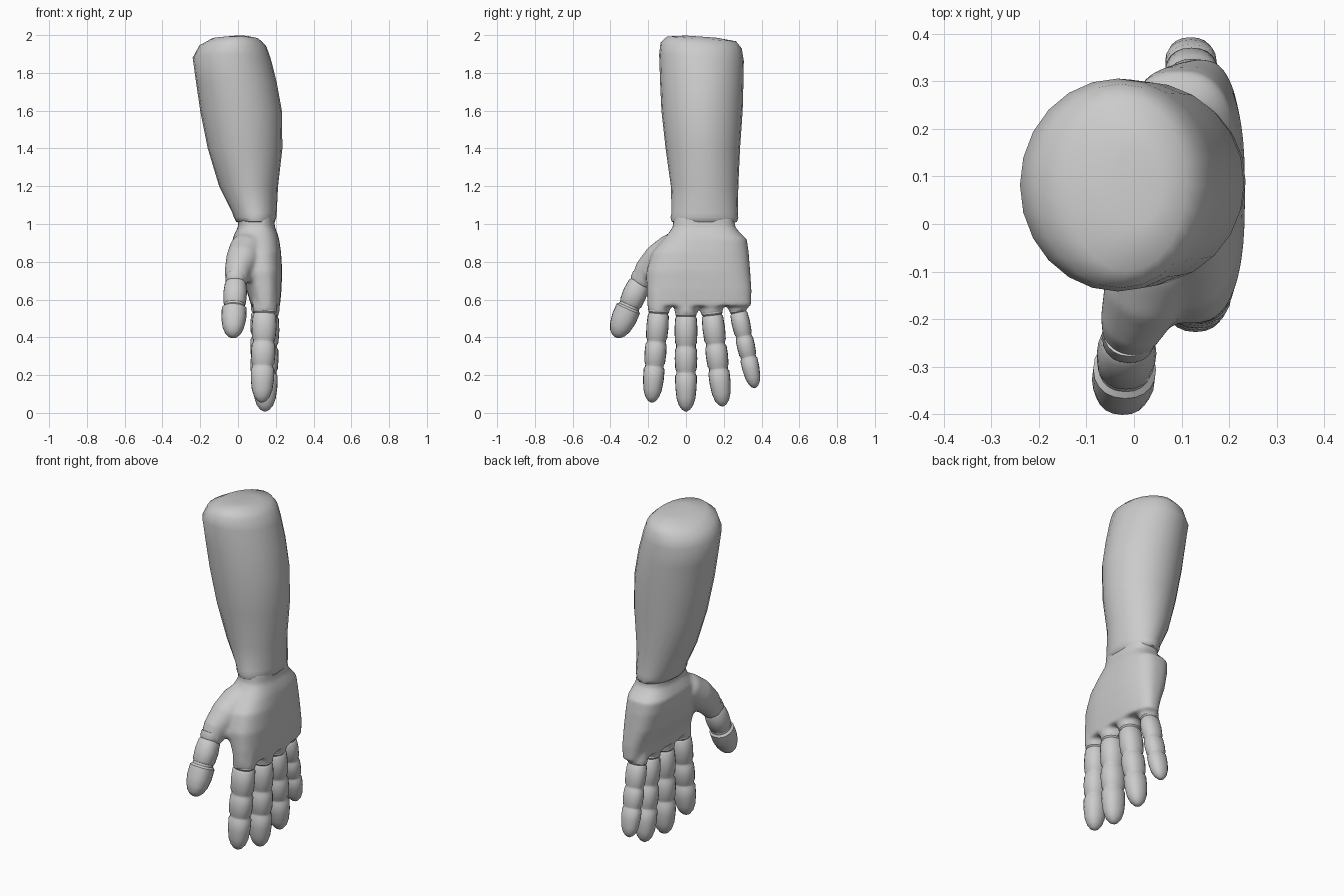
import bpy, bmesh, math
from mathutils import Vector

if "Cube" in bpy.data.objects:
    bpy.data.objects.remove(bpy.data.objects["Cube"])


def loft(bm, sections, n=24, power=2.0):
    """Skin rings given as (centre, u, v); power > 2 squares the section."""
    def sp(a):
        return math.copysign(abs(a) ** (2 / power), a)
    rings = []
    for c, u, v in sections:
        rings.append([bm.verts.new(c + u * sp(math.cos(2 * math.pi * i / n)) + v * sp(math.sin(2 * math.pi * i / n)))
                      for i in range(n)])
    for a, b in zip(rings, rings[1:]):
        for i in range(n):
            j = (i + 1) % n
            bm.faces.new((a[i], a[j], b[j], b[i]))
    bm.faces.new(rings[0])
    bm.faces.new(rings[-1])


def box_sections(rows, tilt=0.0):
    """Rows of (z, x0, x1, y0, y1); tilt slopes the highest rings along y."""
    out = []
    for z, x0, x1, y0, y1 in rows:
        k = -tilt if z > 1.85 else 0
        ry = (y1 - y0) / 2
        out.append((Vector(((x0 + x1) / 2, (y0 + y1) / 2, z)),
                    Vector(((x1 - x0) / 2, 0, 0)), Vector((0, ry, ry * k))))
    return out


def tube_sections(points):
    """Points of (position, thickness radius, width radius) along a path."""
    ps = [Vector(p[0]) for p in points]
    out = []
    for i, (_, ru, rv) in enumerate(points):
        d = (ps[min(i + 1, len(ps) - 1)] - ps[max(i - 1, 0)]).normalized()
        u = Vector((1, 0, 0))
        u = (u - d * u.dot(d)).normalized()
        out.append((ps[i], u * ru, d.cross(u) * rv))
    return out


def finish(name, bm):
    bmesh.ops.recalc_face_normals(bm, faces=bm.faces[:])
    me = bpy.data.meshes.new(name)
    bm.to_mesh(me)
    bm.free()
    ob = bpy.data.objects.new(name, me)
    bpy.context.collection.objects.link(ob)
    return ob


def select(ob):
    bpy.ops.object.select_all(action='DESELECT')
    ob.select_set(True)
    bpy.context.view_layer.objects.active = ob


def smooth(ob, angle=32):
    select(ob)
    bpy.ops.object.shade_smooth_by_angle(angle=math.radians(angle))


def bake(ob):
    select(ob)
    bpy.ops.object.convert(target='MESH')


# Forearm
bm = bmesh.new()
loft(bm, box_sections([
    (1.0, .02, .18, -.04, .24), (1.012, -.01, .195, -.075, .27), (1.035, -.022, .203, -.082, .277),
    (1.06, -.03, .205, -.076, .274), (1.2, -.10, .212, -.08, .277), (1.4, -.16, .235, -.108, .286),
    (1.6, -.20, .232, -.13, .30), (1.75, -.222, .205, -.137, .304), (1.88, -.24, .172, -.142, .306),
    (1.945, -.205, .148, -.135, .295), (1.98, -.14, .11, -.10, .265), (1.992, -.04, .06, 0, .16)],
    tilt=.07), 24)
smooth(finish("forearm", bm), 50)

# Knuckle, tip, thickness radius, width radius of each finger
fingers = {
    "index_finger": ((.142, -.143, .56), (.125, -.182, .055), .066, .059),
    "middle_finger": ((.152, .0, .545), (.142, .0, .008), .069, .061),
    "ring_finger": ((.146, .135, .55), (.136, .195, .035), .066, .060),
    "little_finger": ((.125, .272, .56), (.118, .366, .132), .058, .049),
}

# Hand: palm, thumb base, web and finger roots fused into one smooth skin
bm = bmesh.new()
loft(bm, box_sections([
    (1.05, .0, .19, -.065, .255), (.985, .0, .195, -.07, .26), (.955, -.015, .207, -.09, .285),
    (.92, -.03, .218, -.12, .322), (.85, -.025, .228, -.18, .332), (.75, .0, .234, -.21, .34),
    (.65, .045, .23, -.208, .347), (.565, .07, .222, -.205, .345)]), 40, 2.7)
loft(bm, tube_sections([
    ((.08, -.02, .92), .08, .06), ((.05, -.07, .87), .095, .085), ((.025, -.14, .81), .09, .09),
    ((-.002, -.205, .745), .07, .074), ((-.012, -.243, .68), .055, .055)]), 24)
loft(bm, tube_sections([
    ((.0, -.17, .78), .06, .06), ((.05, -.17, .75), .05, .06), ((.12, -.14, .72), .05, .06)]), 16)
for a, b, ru, rv in fingers.values():
    a, b = Vector(a), Vector(b)
    d = (b - a).normalized()
    loft(bm, tube_sections([(a - d * .08, ru, rv), (a, ru, rv), (a + d * .03, ru * .95, rv * .95)]), 20)
hand = finish("hand", bm)
m = hand.modifiers.new("fuse", 'REMESH')
m.mode, m.voxel_size, m.use_smooth_shade = 'VOXEL', .010, True
m = hand.modifiers.new("soften", 'SMOOTH')
m.factor, m.iterations = .5, 8
bake(hand)

# Raised plate on the back of the hand: a swollen copy trimmed to the plate outline
plate = bpy.data.objects.new("hand_back_plate", hand.data.copy())
bpy.context.collection.objects.link(plate)
normals = [v.normal.copy() for v in plate.data.vertices]
for v, nrm in zip(plate.data.vertices, normals):
    v.co += nrm * .009

outline = [(-.16, .94, .05), (-.33, .785, .0), (-.29, .768, .02), (-.22, .735, .10),
           (-.225, .66, .15), (-.24, .565, .155)]
for gap, z in ((-.143, .55), (-.071, .515), (0, .54), (.068, .515), (.135, .545), (.208, .525), (.272, .555)):
    outline.append((gap, z, .14))
outline += [(.38, .575, .13), (.38, .935, .12), (.1, .922, .09)]
bm = bmesh.new()
low = [bm.verts.new((x, y, z)) for y, z, x in outline]
high = [bm.verts.new((.4, y, z)) for y, z, x in outline]
bm.faces.new(low)
bm.faces.new(high)
for i in range(len(low)):
    j = (i + 1) % len(low)
    bm.faces.new((low[i], low[j], high[j], high[i]))
bmesh.ops.triangulate(bm, faces=bm.faces[:])
cutter = finish("plate_cutter", bm)
cutter.hide_render = True
m = plate.modifiers.new("trim", 'BOOLEAN')
m.operation, m.object, m.solver = 'INTERSECT', cutter, 'EXACT'
bake(plate)
bpy.data.objects.remove(cutter)
smooth(hand, 60)
smooth(plate, 40)

# Fingers and thumb: segmented profiles swept from knuckle to tip
finger_profile = [(0, .9), (.05, .92), (.065, .83), (.085, .94), (.2, 1), (.32, .95), (.345, .85), (.372, .85),
                  (.395, .95), (.48, .98), (.58, .93), (.605, .83), (.628, .83), (.65, .94), (.76, .93),
                  (.87, .82), (.94, .62), (.982, .36), (1, .1)]
thumb_profile = [(0, .82), (.09, .84), (.115, .76), (.15, .87), (.3, .95), (.45, .9), (.475, .82), (.51, .84),
                 (.54, 1), (.7, 1), (.84, .86), (.93, .64), (.982, .36), (1, .1)]


def digit(name, a, b, ru, rv, profile):
    a, b = Vector(a), Vector(b)
    bm = bmesh.new()
    loft(bm, tube_sections([(a.lerp(b, t), ru * r, rv * r) for t, r in profile]), 20, 2.2)
    smooth(finish(name, bm), 35)


for name, (a, b, ru, rv) in fingers.items():
    digit(name, a, b, ru, rv, finger_profile)
digit("thumb", (-.01, -.228, .73), (-.028, -.372, .40), .066, .067, thumb_profile)
